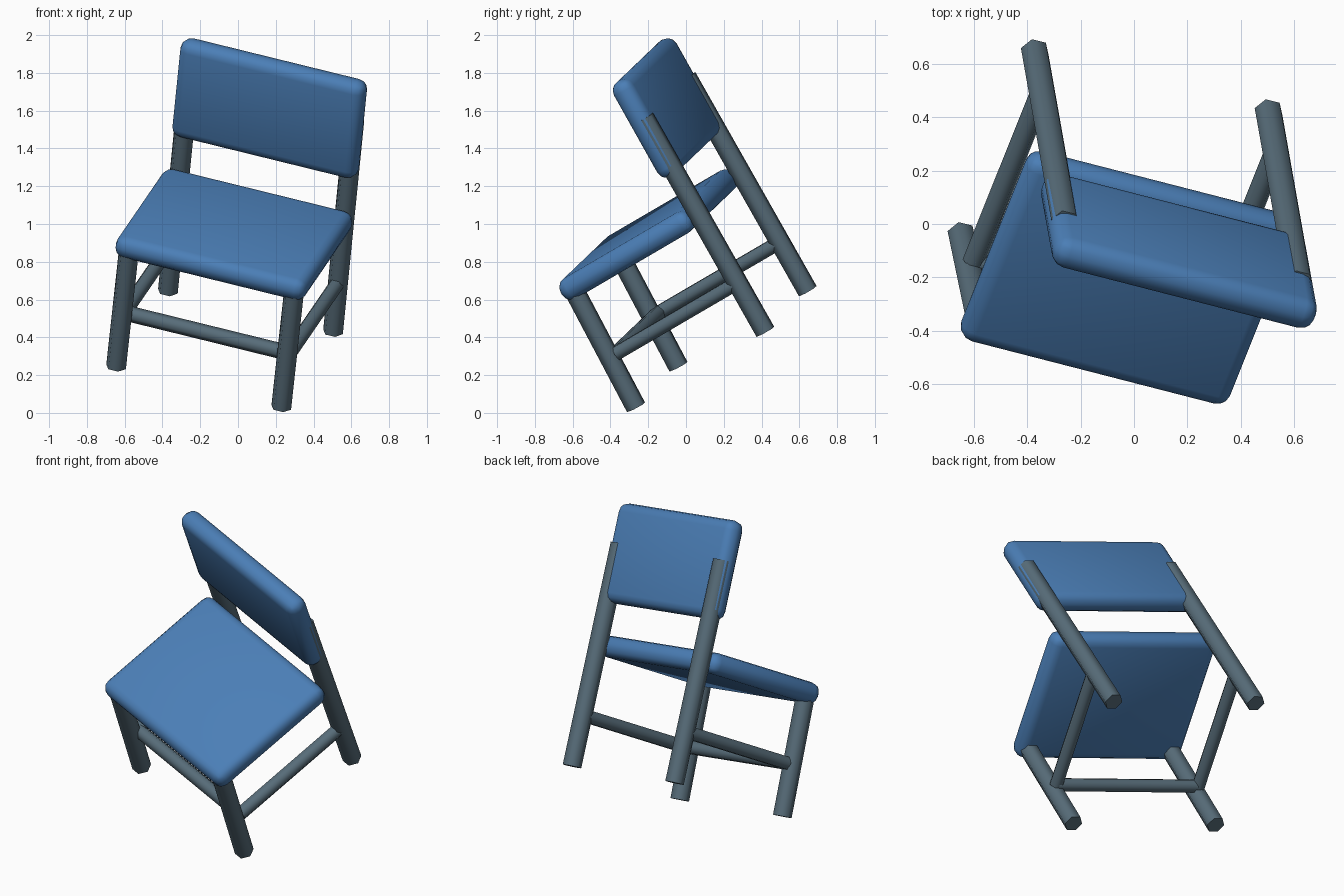
import bpy, bmesh, math
from mathutils import Matrix, Vector

cube = bpy.data.objects.get("Cube")
if cube:
    bpy.data.objects.remove(cube, do_unlink=True)


def material(name, rgb):
    m = bpy.data.materials.new(name)
    m.use_nodes = True
    m.diffuse_color = (*rgb, 1)
    m.node_tree.nodes["Principled BSDF"].inputs["Base Color"].default_value = (*rgb, 1)
    return m


blue = material("cushion blue", (0.07, 0.21, 0.47))
grey = material("frame grey", (0.095, 0.15, 0.19))

# Tipped frame of the whole chair: its own axes, with its feet at height zero
ax = Vector((0.942, -0.242, -0.2315)).normalized()
ay = Vector((0.3276, 0.816, 0.4765))
ay = (ay - ax * ay.dot(ax)).normalized()
az = ax.cross(ay)
FRAME = Matrix((ax, ay, az)).transposed().to_4x4() @ Matrix.Translation((-0.191, 0, 0.181))


def finish(name, bm, matrix, mat, angle):
    mesh = bpy.data.meshes.new(name)
    bm.to_mesh(mesh)
    bm.free()
    ob = bpy.data.objects.new(name, mesh)
    bpy.context.collection.objects.link(ob)
    ob.matrix_world = FRAME @ matrix
    mesh.materials.append(mat)
    bpy.ops.object.select_all(action='DESELECT')
    ob.select_set(True)
    bpy.context.view_layer.objects.active = ob
    bpy.ops.object.shade_smooth_by_angle(angle=math.radians(angle))
    return ob


def slab(name, size, centre, tilt=0):
    """Thick board with rounded edges."""
    bm = bmesh.new()
    bmesh.ops.create_cube(bm, size=1)
    bmesh.ops.scale(bm, vec=size, verts=bm.verts)
    bmesh.ops.bevel(bm, geom=bm.edges[:], offset=0.055, segments=3,
                    profile=0.5, affect='EDGES')
    place = Matrix.Translation(centre) @ Matrix.Rotation(tilt, 4, 'X')
    return finish(name, bm, place, blue, 50)


def rod(name, start, end, radius, side):
    """Six-sided rod with two corners facing along side."""
    start, end = Vector(start), Vector(end)
    z = (end - start).normalized()
    x = (side - z * side.dot(z)).normalized()
    turn = Matrix((x, z.cross(x), z)).transposed().to_4x4()
    bm = bmesh.new()
    bmesh.ops.create_cone(bm, cap_ends=True, segments=6, radius1=radius,
                          radius2=radius, depth=(end - start).length)
    corner = max(bm.verts, key=lambda v: v.co.x).co
    spin = Matrix.Rotation(-math.atan2(corner.y, corner.x), 3, 'Z')
    bmesh.ops.rotate(bm, matrix=spin, verts=bm.verts)
    return finish(name, bm, Matrix.Translation((start + end) / 2) @ turn, grey, 65)


X, Y = Vector((1, 0, 0)), Vector((0, 1, 0))

# Seat and backrest
slab("seat", (1.07, 0.84, 0.125), (0, 0.28, 0.723))
slab("backrest", (1.04, 0.125, 0.58), (0, 0.742, 1.253), -0.045)

# Legs and side stretchers, mirrored
for label, s in (("left", 1), ("right", -1)):
    x = 0.464 * s
    rod("front_leg_" + label, (x, -0.127, 0), (x, -0.077, 0.7), 0.055, X)
    rod("rear_leg_" + label, (x, 0.712, 0), (x, 0.765, 1.305), 0.055, X)
    rod("side_stretcher_" + label, (x, -0.06, 0.3), (x, 0.72, 0.3), 0.042, X)

# Front stretcher
rod("front_stretcher", (-0.464, -0.06, 0.3), (0.464, -0.06, 0.3), 0.042, Y)
